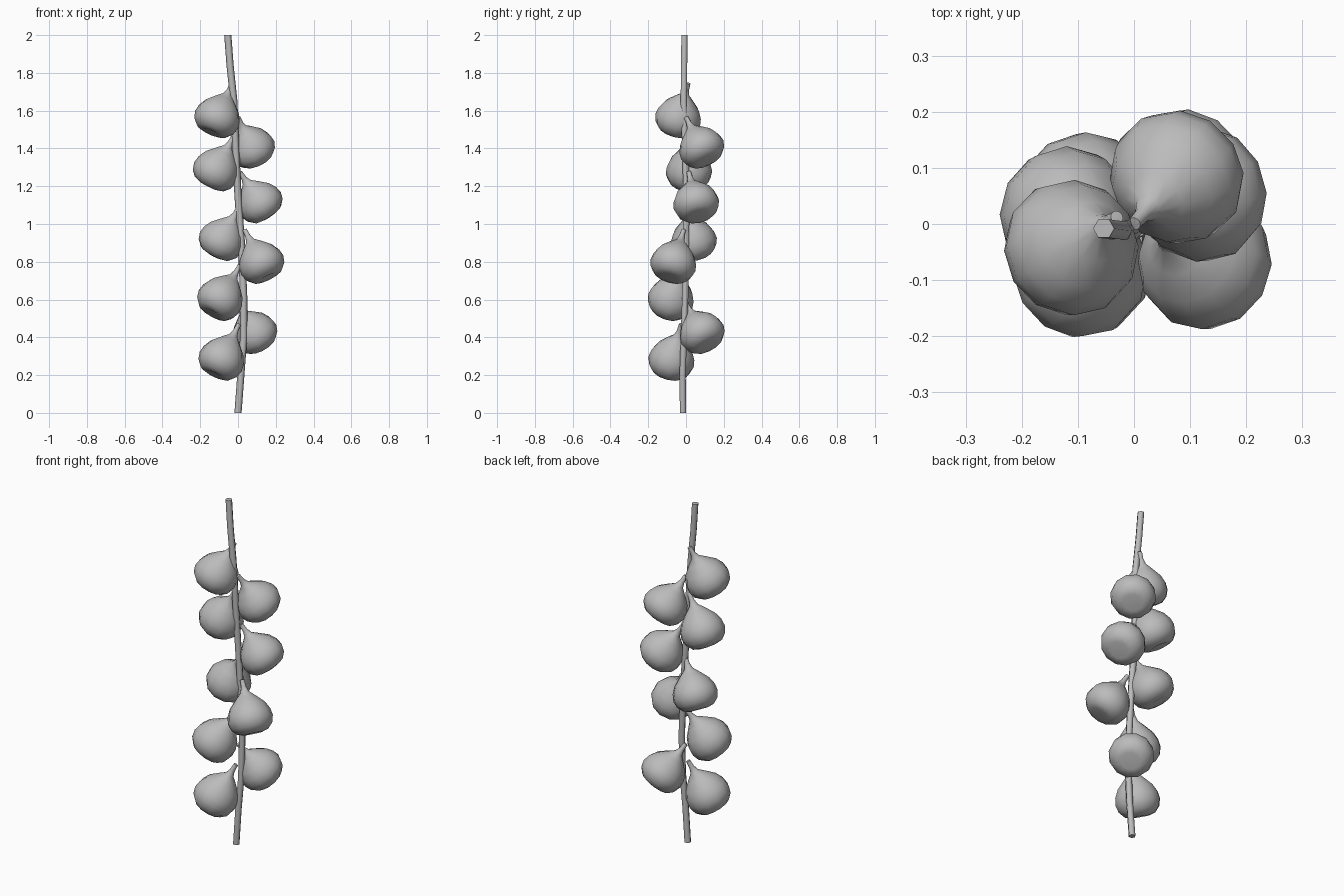
import bpy, bmesh, math
from mathutils import Vector, Matrix

cube = bpy.data.objects.get("Cube")
if cube:
    bpy.data.objects.remove(cube, do_unlink=True)

# Single matte grey
grey = bpy.data.materials.new("plain grey")
grey.use_nodes = True
grey.diffuse_color = (0.5, 0.5, 0.5, 1)
grey.node_tree.nodes["Principled BSDF"].inputs["Base Color"].default_value = (0.5, 0.5, 0.5, 1)

# Bulb outline: (radius, distance below the neck tip)
PROFILE = [(0, 0), (0.012, 0.001), (0.014, 0.04), (0.024, 0.068), (0.056, 0.098),
           (0.096, 0.138), (0.117, 0.178), (0.123, 0.215), (0.112, 0.252),
           (0.085, 0.28), (0.05, 0.29), (0, 0.28)]


def finish(bm, name, angle):
    bmesh.ops.recalc_face_normals(bm, faces=bm.faces)
    mesh = bpy.data.meshes.new(name)
    bm.to_mesh(mesh)
    bm.free()
    mesh.materials.append(grey)
    obj = bpy.data.objects.new(name, mesh)
    bpy.context.collection.objects.link(obj)
    bpy.ops.object.select_all(action='DESELECT')
    obj.select_set(True)
    bpy.context.view_layer.objects.active = obj
    bpy.ops.object.shade_smooth_by_angle(angle=math.radians(angle))
    return obj


def bulb(name, tip, centre):
    """Turn the outline around an axis that hangs from tip through centre."""
    tip, axis = Vector(tip), Vector(centre) - Vector(tip)
    stretch = axis.length / 0.2
    bm = bmesh.new()
    verts = [bm.verts.new((r, 0, -d * stretch)) for r, d in PROFILE]
    edges = [bm.edges.new(pair) for pair in zip(verts, verts[1:])]
    bmesh.ops.spin(bm, geom=verts + edges, cent=(0, 0, 0), axis=(0, 0, 1),
                   angle=math.tau, steps=12)
    bmesh.ops.remove_doubles(bm, verts=bm.verts, dist=0.0005)
    turn = Vector((0, 0, -1)).rotation_difference(axis).to_matrix().to_4x4()
    bmesh.ops.transform(bm, matrix=Matrix.Translation(tip) @ turn, verts=bm.verts)
    finish(bm, name, 60)


# Bulbs from top to bottom: neck tip, body centre
BULBS = [
    ((-0.03, 0.012, 1.745), (-0.108, -0.04, 1.565)),
    ((0.0, 0.0, 1.565), (0.073, 0.08, 1.405)),
    ((-0.02, 0.0, 1.47), (-0.115, 0.015, 1.285)),
    ((0.01, 0.015, 1.275), (0.115, 0.052, 1.115)),
    ((0.005, 0.0, 1.09), (-0.085, 0.04, 0.915)),
    ((0.035, -0.012, 0.97), (0.122, -0.065, 0.795)),
    ((0.01, -0.01, 0.78), (-0.092, -0.078, 0.605)),
    ((0.0, 0.0, 0.58), (0.086, 0.082, 0.425)),
    ((0.005, -0.025, 0.47), (-0.085, -0.075, 0.285)),
]
for i, (tip, centre) in enumerate(BULBS):
    bulb(f"bulb_{i + 1}", tip, centre)

# Gently bowed six-sided stem
STEM = [(-0.054, -0.008, 2.0), (-0.042, -0.01, 1.84), (-0.022, -0.012, 1.65),
        (-0.012, -0.004, 1.4), (0.0, 0.002, 1.15), (0.018, 0.0, 0.9),
        (0.03, -0.004, 0.62), (0.03, -0.012, 0.4), (0.015, -0.018, 0.2),
        (0.0, -0.016, 0.0)]
bm = bmesh.new()
rings = []
for x, y, z in STEM:
    rings.append([bm.verts.new((x + 0.019 * math.cos(a * math.tau / 6),
                                y + 0.019 * math.sin(a * math.tau / 6), z))
                  for a in range(6)])
for upper, lower in zip(rings, rings[1:]):
    for k in range(6):
        n = (k + 1) % 6
        bm.faces.new((upper[k], upper[n], lower[n], lower[k]))
bm.faces.new(rings[0])
bm.faces.new(rings[-1])
finish(bm, "stem", 65)
